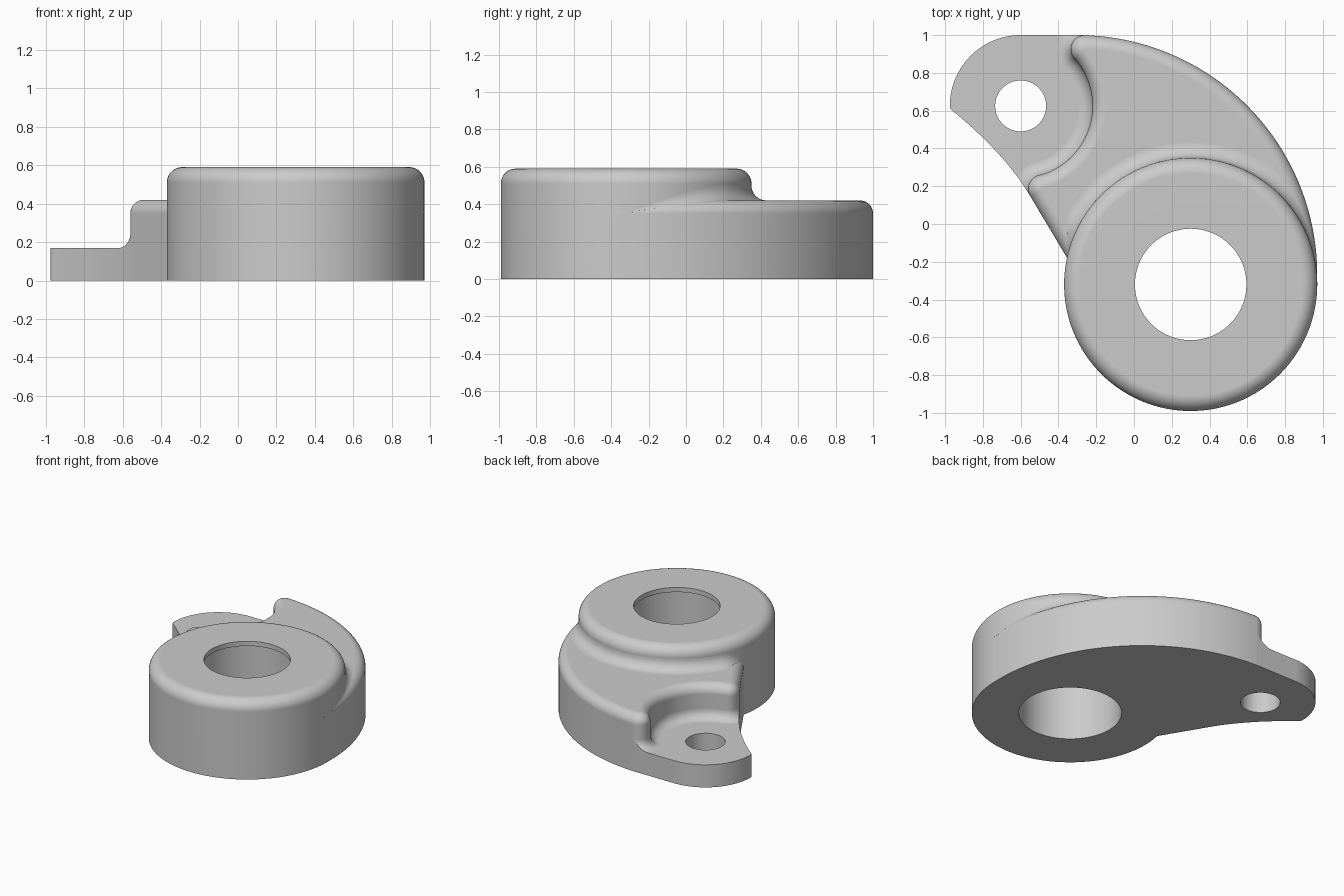
import bpy, bmesh
from math import sin, cos, pi, radians, degrees, atan2, sqrt
from mathutils import Vector as V

if "Cube" in bpy.data.objects:
    bpy.data.objects.remove(bpy.data.objects["Cube"], do_unlink=True)

grey = bpy.data.materials.new("plain grey")
grey.use_nodes = True
grey.diffuse_color = (0.6, 0.6, 0.6, 1)
grey.node_tree.nodes["Principled BSDF"].inputs["Base Color"].default_value = grey.diffuse_color

HUB, HUB_R, BORE_R, LIP_R = V((0.3, -0.32)), 0.67, 0.35, 0.295
HUB_Z, ARM_Z, LUG_Z = 0.59, 0.42, 0.17
SWEEP, SWEEP_R = V((-0.3, -0.27)), 1.27     # big outer arc of the arm
EYE, EYE_R = V((-0.6, 0.625)), 0.135        # small bolt hole
ROUND, COVE = 0.07, 0.08


def polar(c, r, a):
    return c + r * V((cos(a), sin(a)))


def span(a, b, n):
    return [a + (b - a) * i / n for i in range(n + 1)]


def heading(v):
    return atan2(v.y, v.x)


def loft(name, rings, wrap=False):
    """Skin a list of closed rings; cap the ends unless they wrap around."""
    bm = bmesh.new()
    rows = [[bm.verts.new(p) for p in ring] for ring in rings]
    n = len(rows[0])
    for i in range(len(rows) if wrap else len(rows) - 1):
        a, b = rows[i], rows[(i + 1) % len(rows)]
        for j in range(n):
            k = (j + 1) % n
            bm.faces.new((a[j], a[k], b[k], b[j]))
    if not wrap:
        bm.faces.new(rows[0])
        bm.faces.new(rows[-1])
    bmesh.ops.recalc_face_normals(bm, faces=bm.faces)
    me = bpy.data.meshes.new(name)
    bm.to_mesh(me)
    bm.free()
    ob = bpy.data.objects.new(name, me)
    bpy.context.collection.objects.link(ob)
    me.materials.append(grey)
    return ob


def activate(ob):
    bpy.ops.object.select_all(action='DESELECT')
    ob.select_set(True)
    bpy.context.view_layer.objects.active = ob


def prism(name, pts, z0, z1):
    return loft(name, [[(p.x, p.y, z) for p in pts] for z in (z0, z1)])


def cut(ob, tool, mode):
    activate(ob)
    tool.hide_render = True
    m = ob.modifiers.new("cut", 'BOOLEAN')
    m.operation, m.object, m.solver = mode, tool, 'EXACT'
    bpy.ops.object.modifier_apply(modifier=m.name)
    bpy.data.objects.remove(tool, do_unlink=True)


def smooth(ob):
    activate(ob)
    bpy.ops.object.shade_smooth_by_angle(angle=radians(30))
    m = ob.modifiers.new("even shading", 'WEIGHTED_NORMAL')
    m.keep_sharp = True


# Hub: turned ring with rounded top edge and a thin lip over the bore
profile = [(BORE_R, 0), (HUB_R, 0)]
profile += [(HUB_R - COVE + COVE * cos(a), HUB_Z - COVE + COVE * sin(a)) for a in span(0, pi / 2, 10)]
profile += [(LIP_R, HUB_Z), (LIP_R, HUB_Z - 0.035), (BORE_R, HUB_Z - 0.035)]
hub = loft("hub", [[(*polar(HUB, r, a), z) for r, z in profile]
                   for a in span(0, 2 * pi, 144)[:-1]], wrap=True)

# Arm outline as (point, outward normal) pairs
HORN_R, SCOOP_R = 0.075, 0.38
horn_a, horn_b = V((-0.26, 0.925)), V((-0.485, 0.186))
edge_n = V((-0.863, -0.508)).normalized()
edge_end = V((-0.36, -0.17))


def arc(c, r, a, b, n, sign=1):
    return [(polar(c, r, t), sign * V((cos(t), sin(t)))) for t in span(a, b, n)]


tangent = heading(HUB - SWEEP)
top = heading(horn_a - SWEEP)
outer = arc(SWEEP, SWEEP_R, tangent, top, 60)
scoop = arc(horn_a, HORN_R, top, heading(EYE - horn_a) + 2 * pi, 16)
scoop += arc(EYE, SCOOP_R, heading(horn_a - EYE), heading(horn_b - EYE), 36, -1)[1:-1]
scoop += arc(horn_b, HORN_R, heading(EYE - horn_b), heading(edge_n) + 2 * pi, 14)
slide = V((-edge_n.y, edge_n.x))            # runs along the straight edge into the hub
edge = [(edge_end, edge_n), (edge_end + 0.1 * slide, edge_n)]
hidden = [(polar(HUB, 0.5, a), V((0, 0))) for a in span(radians(172), tangent, 30)]
outline = outer + scoop + edge + hidden

# Arm: outline raised with a rounded top edge
levels = [(0, 0)] + [(ROUND * (1 - cos(a)), ARM_Z - ROUND + ROUND * sin(a)) for a in span(0, pi / 2, 9)]
arm = loft("arm", [[(*(p - n * inset), z) for p, n in outline] for inset, z in levels])

# Fillet between hub wall and arm, shrinking where the arm edge runs out
sections = []
for a in span(tangent, radians(167), 90):
    p = polar(HUB, HUB_R, a)
    gap = min(SWEEP_R - (p - SWEEP).length, (edge_end - p).dot(edge_n))
    gap = max(gap, 0.0005)
    reach = ROUND + COVE
    side = max(reach - gap, 0)
    lift = sqrt(reach ** 2 - side ** 2)
    zc = ARM_Z - ROUND + lift
    end = pi + atan2(lift, side)
    ring = [(COVE + COVE * cos(t), zc + COVE * sin(t)) for t in span(pi, end, 9)]
    ring.append((-0.05, 0.3))
    sections.append([(*polar(HUB, HUB_R + o, a), z) for o, z in ring])
hub_fillet = loft("hub_fillet", sections)

# Lug: low plate around the bolt hole


def bezier(a, b, c, n):
    return [a * (1 - t) ** 2 + 2 * b * t * (1 - t) + c * t * t for t in span(0, 1, n)]


foot = horn_b + HORN_R * edge_n
tip = V((-0.945, 0.587))
plate = [V((-0.26, 1))] + [polar(EYE, 0.375, a) for a in span(pi / 2, pi, 32)]
plate += bezier(V((-0.975, 0.625)), V((-0.975, 0.605)), tip, 6)[1:]
plate += bezier(tip, foot - 0.25 * slide, foot, 20)[1:]
plate += [V((-0.4, 0.15)), V((-0.15, 0.4)), V((-0.15, 0.8)), V((-0.24, 0.95))]
lug = prism("lug", plate, 0, LUG_Z)
cut(lug, prism("hole_cutter", [polar(EYE, EYE_R, a) for a in span(0, 2 * pi, 64)[:-1]], -0.1, 0.4),
    'DIFFERENCE')

# Cove where the arm wall meets the lug, trimmed to the lug outline
cove = [(ROUND + ROUND * cos(t), LUG_Z + ROUND + ROUND * sin(t)) for t in span(pi, 1.5 * pi, 9)]
cove += [(ROUND, LUG_Z - 0.005), (-0.02, LUG_Z - 0.005), (-0.02, LUG_Z + ROUND)]
lug_fillet = loft("lug_fillet", [[(*(p + n * o), z) for o, z in cove] for p, n in scoop])
cut(lug_fillet, prism("trim_cutter", plate, 0.1, 0.3), 'INTERSECT')

for part in (hub, arm, hub_fillet, lug, lug_fillet):
    smooth(part)
